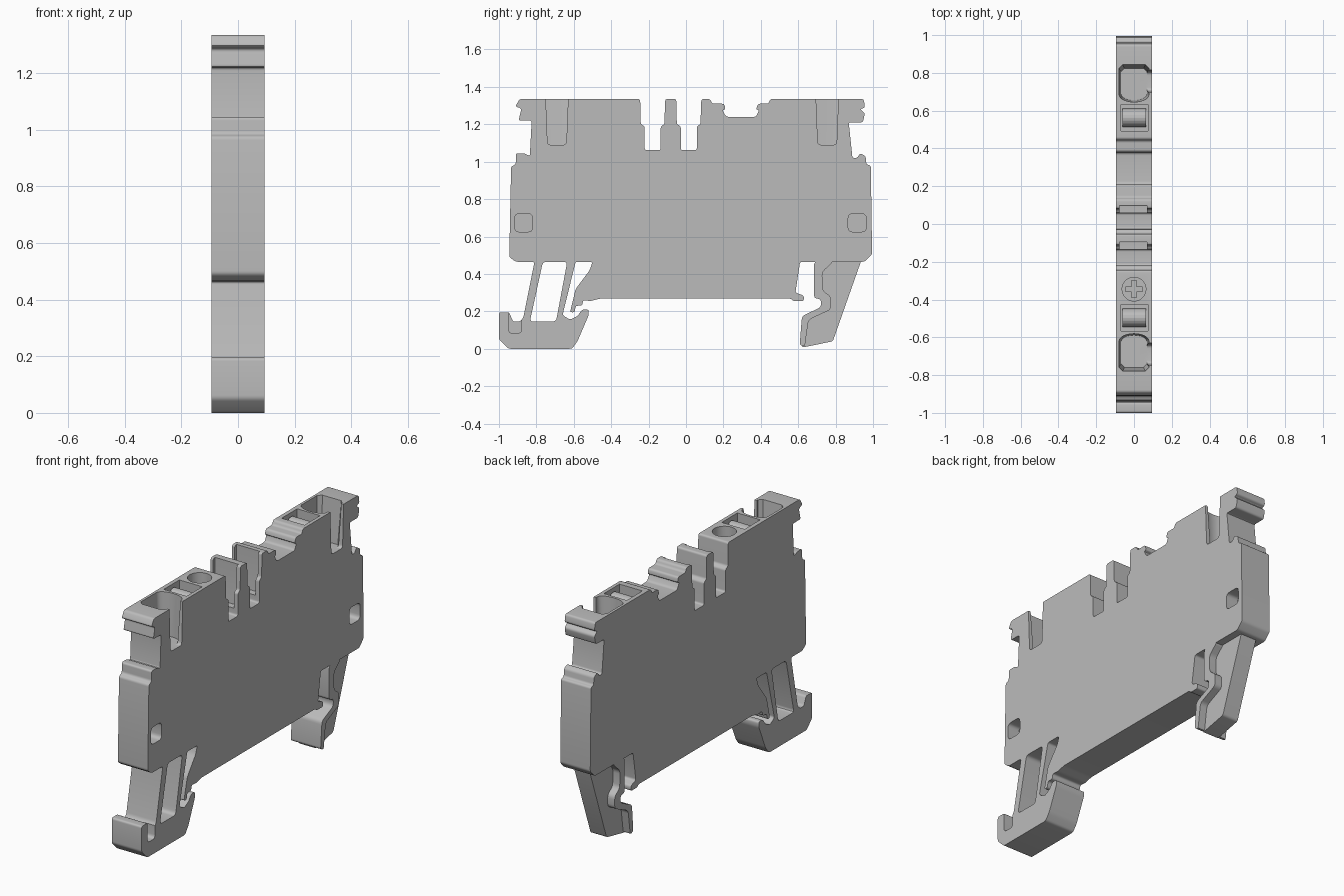
import bpy
import bmesh
import math
from mathutils import Vector

default = bpy.data.objects.get("Cube")
if default:
    bpy.data.objects.remove(default, do_unlink=True)

HALF = 0.094    # half thickness of the housing
TOP = 1.335

grey = bpy.data.materials.new("light grey plastic")
grey.use_nodes = True
grey.diffuse_color = (0.5, 0.5, 0.5, 1)
grey.node_tree.nodes["Principled BSDF"].inputs["Base Color"].default_value = grey.diffuse_color


def rounded(points, radius, steps=4):
    """Round every corner of a closed 2D outline."""
    pts = [Vector(p) for p in points]
    result = []
    for i, p in enumerate(pts):
        a, b = pts[i - 1] - p, pts[(i + 1) % len(pts)] - p
        r = min(radius, 0.45 * a.length, 0.45 * b.length)
        start, end = p + a.normalized() * r, p + b.normalized() * r
        for s in range(steps + 1):
            t = s / steps
            result.append(start * (1 - t) ** 2 + p * 2 * t * (1 - t) + end * t ** 2)
    return result


def loft(name, lower, upper):
    """Closed solid between two matching rings."""
    bm = bmesh.new()
    low = [bm.verts.new(v) for v in lower]
    high = [bm.verts.new(v) for v in upper]
    bm.faces.new(low[::-1])
    bm.faces.new(high)
    for i in range(len(low)):
        bm.faces.new((low[i - 1], low[i], high[i], high[i - 1]))
    bmesh.ops.recalc_face_normals(bm, faces=bm.faces)
    mesh = bpy.data.meshes.new(name)
    bm.to_mesh(mesh)
    bm.free()
    mesh.materials.append(grey)
    obj = bpy.data.objects.new(name, mesh)
    bpy.context.collection.objects.link(obj)
    return obj


def side_profile(name, points, x0=-HALF, x1=HALF, radius=0.012):
    """Outline in y and z, extruded across the thickness."""
    ring = rounded(points, radius)
    return loft(name, [(x0, p.x, p.y) for p in ring], [(x1, p.x, p.y) for p in ring])


def box(y0, y1, z0, z1):
    return [(y0, z0), (y1, z0), (y1, z1), (y0, z1)]


def plan_profile(name, ring, z0, z1, taper=1):
    """Outline in x and y, extruded upwards and narrowed at the bottom."""
    mid = sum(p.y for p in ring) / len(ring)
    return loft(name, [(p.x * taper, mid + (p.y - mid) * taper, z0) for p in ring],
                [(p.x, p.y, z1) for p in ring])


def select_only(obj):
    bpy.ops.object.select_all(action="DESELECT")
    obj.select_set(True)
    bpy.context.view_layer.objects.active = obj


def cut(target, cutter):
    cutter.hide_render = True
    mod = target.modifiers.new("cut", "BOOLEAN")
    mod.operation, mod.solver, mod.object = "DIFFERENCE", "EXACT", cutter
    select_only(target)
    bpy.ops.object.modifier_apply(modifier=mod.name)
    bpy.data.objects.remove(cutter, do_unlink=True)


# Housing outline, in sections running anticlockwise from the front hook
front_hook = [(-0.91, 0.465), (-0.81, 0.465), (-0.87, 0.165), (-0.89, 0.145), (-0.925, 0.145),
              (-0.945, 0.195), (-1, 0.195), (-1, 0.05), (-0.95, 0), (-0.61, 0), (-0.58, 0.04),
              (-0.52, 0.18), (-0.52, 0.21), (-0.555, 0.21), (-0.58, 0.175), (-0.62, 0.155),
              (-0.66, 0.18), (-0.59, 0.465)]
latch_and_base = [(-0.5, 0.465), (-0.515, 0.42), (-0.59, 0.32), (-0.62, 0.195), (-0.595, 0.195),
                  (-0.59, 0.23), (-0.555, 0.23), (-0.55, 0.26), (-0.51, 0.255), (-0.46, 0.268),
                  (0.56, 0.268), (0.575, 0.255), (0.63, 0.255), (0.63, 0.285), (0.585, 0.3),
                  (0.61, 0.465)]
rear_edge = [(0.955, 0.465), (0.995, 0.505), (0.988, 0.98), (0.965, 0.985), (0.96, 1.03),
             (0.93, 1.045), (0.915, 1.02), (0.89, 1.02), (0.87, 1.21), (0.945, 1.21),
             (0.957, 1.26), (0.93, 1.28), (0.957, 1.29), (0.95, TOP)]
marker_groove = [(0.45, TOP), (0.44, 1.31), (0.385, 1.31), (0.375, 1.28), (0.39, 1.275),
                 (0.375, 1.24), (0.215, 1.24), (0.195, 1.275), (0.21, 1.28), (0.205, 1.31),
                 (0.14, 1.31), (0.13, TOP)]
bridge_slots = []
for y in (0.015, -0.178):
    bridge_slots += [(y + 0.067, TOP), (y + 0.062, 1.2), (y + 0.043, 1.19), (y + 0.043, 1.062),
                     (y - 0.043, 1.062), (y - 0.043, 1.19), (y - 0.064, 1.2), (y - 0.067, TOP)]
front_edge = [(-0.89, TOP), (-0.912, 1.295), (-0.88, 1.285), (-0.895, 1.22), (-0.825, 1.22),
              (-0.835, 1.03), (-0.865, 1.045), (-0.91, 1.045), (-0.91, 0.985), (-0.935, 0.975),
              (-0.945, 0.49)]
housing = side_profile("housing", front_hook + latch_and_base + rear_edge + marker_groove
                       + bridge_slots + front_edge)

# Window between the front legs, and the relief in the hook
cut(housing, side_profile("leg_window", [(-0.765, 0.465), (-0.635, 0.465), (-0.695, 0.145),
                                         (-0.835, 0.145)], -0.2, 0.2, 0.02))
cut(housing, side_profile("hook_relief", box(-0.948, -0.88, 0.083, 0.2), 0.03, 0.2, 0.02))

# Square sockets on the open side
for y in (-0.868, 0.915):
    cut(housing, side_profile("side_socket", box(y - 0.048, y + 0.048, 0.625, 0.722),
                              0.02, 0.2, 0.025))

# Wire funnels, each with a slot through the open side and a lever window next to it
for facing, centre in ((1, -0.68), (-1, 0.745)):
    ring = [Vector((x, centre + facing * y)) for x, y in
            ((-0.08, 0.06), (-0.08, -0.08), (-0.06, -0.1), (0.06, -0.1), (0.08, -0.08), (0.08, 0.06))]
    for step in range(1, 12):
        a = math.pi * step / 12
        ring.append(Vector((0.08 * math.cos(a), centre + facing * (0.06 + 0.04 * math.sin(a)))))
    cut(housing, plan_profile("wire_funnel", ring, 1.09, TOP + 0.02, 0.85))
    mid = centre - facing * 0.01
    cut(housing, side_profile("funnel_slot", [(mid - 0.05, 1.09), (mid + 0.05, 1.09),
                                              (mid + 0.062, 1.4), (mid - 0.062, 1.4)],
                              0.0, 0.2, 0.018))
    y = centre + facing * 0.183
    window = [Vector(p) for p in ((-0.07, y - 0.07), (0.074, y - 0.07),
                                  (0.074, y + 0.07), (-0.07, y + 0.07))]
    cut(housing, plan_profile("lever_window", window, 1.265, TOP + 0.02))
    # Curved release lever lying in the window
    arc = [(y + 0.05 * math.cos(math.pi * k / 10), 1.26 + 0.06 * math.sin(math.pi * k / 10))
           for k in range(11)]
    side_profile("release_lever", arc, -0.06, 0.064, 0.001)

# Inner recesses of the two bridge slots
for y in (-0.158, 0.035):
    cut(housing, side_profile("slot_recess", box(y - 0.06, y + 0.062, 1.1, 1.4),
                              -0.078, 0.07, 0.001))


# Test point with a cross recess in its floor
def disc(radius, y):
    return [Vector((radius * math.cos(k * math.tau / 32), y + radius * math.sin(k * math.tau / 32)))
            for k in range(32)]


cut(housing, plan_profile("test_hole", disc(0.063, -0.345), 1.2, TOP + 0.02))
for w, d in ((0.012, 0.045), (0.045, 0.012)):
    cross = [Vector((sx * w, -0.345 + sy * d)) for sx, sy in ((-1, -1), (1, -1), (1, 1), (-1, 1))]
    cut(housing, plan_profile("cross_recess", cross, 1.16, 1.25))

# Rear foot: a full-width spring strip backed by a thinner web
inner_line = [(0.635, 0.01), (0.655, 0.155), (0.775, 0.21), (0.775, 0.28), (0.73, 0.31),
              (0.728, 0.41), (0.79, 0.467)]
side_profile("rear_foot_strip", inner_line + [(0.685, 0.467), (0.685, 0.27), (0.722, 0.265),
             (0.722, 0.222), (0.62, 0.175), (0.608, 0.02)], radius=0.02)
side_profile("rear_foot_web", [(0.62, 0.006), (0.785, 0.04), (0.94, 0.48), (0.76, 0.48),
             (0.705, 0.4), (0.705, 0.3), (0.75, 0.26), (0.75, 0.22), (0.63, 0.16)], -0.05, 0.05)

for obj in list(bpy.context.scene.objects):
    if obj.type == "MESH" and obj.data.materials and obj.data.materials[0] == grey:
        select_only(obj)
        bpy.ops.object.shade_smooth_by_angle(angle=math.radians(30))
